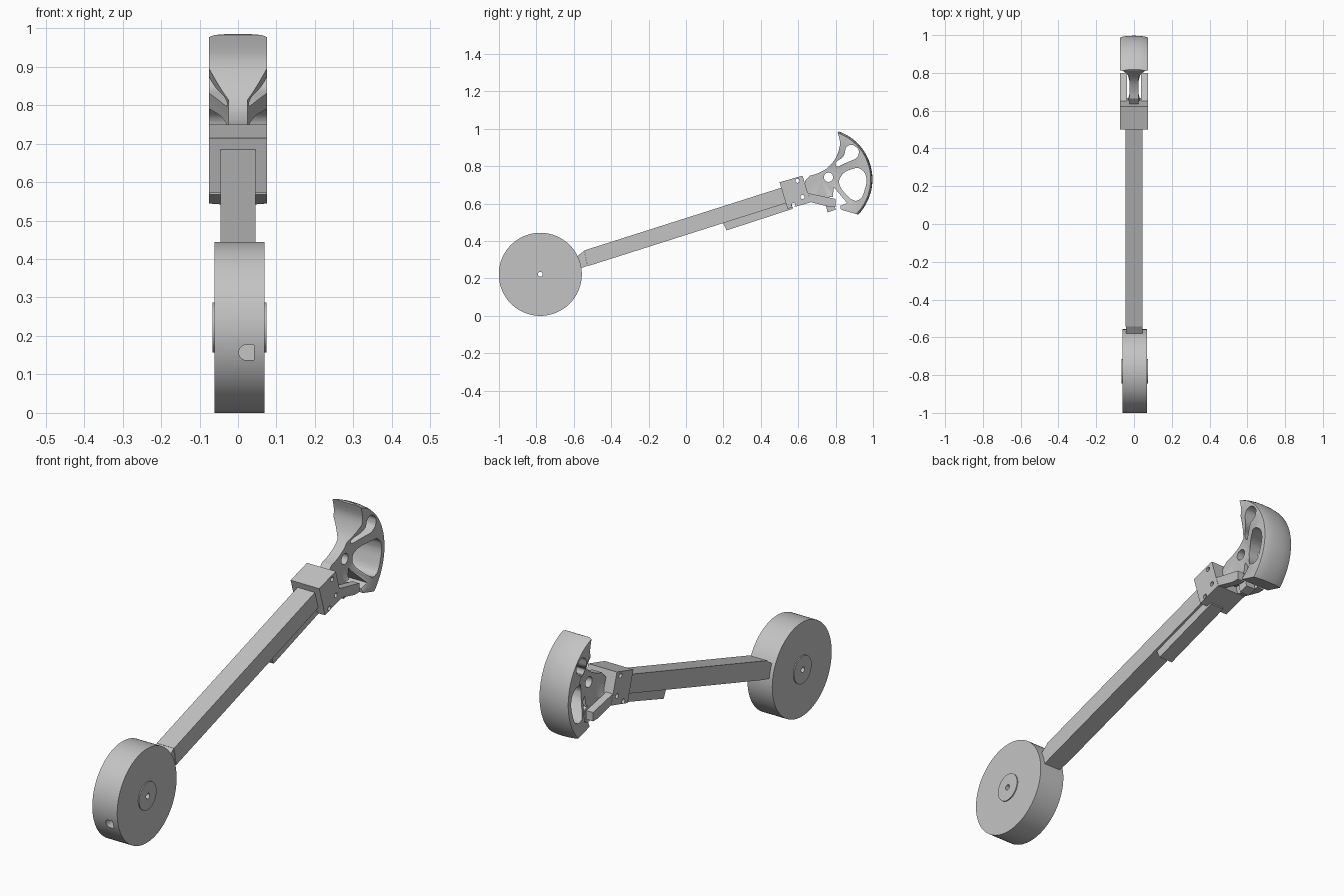
import bpy, bmesh, math
from mathutils import Vector

cube = bpy.data.objects.get("Cube")
if cube:
    bpy.data.objects.remove(cube)

grey = bpy.data.materials.new("plain grey")
grey.use_nodes = True
colour = (0.55, 0.55, 0.55, 1)
grey.diffuse_color = colour
grey.node_tree.nodes["Principled BSDF"].inputs["Base Color"].default_value = colour


def finish(name, bm):
    bmesh.ops.recalc_face_normals(bm, faces=bm.faces)
    mesh = bpy.data.meshes.new(name)
    bm.to_mesh(mesh)
    bm.free()
    mesh.materials.append(grey)
    ob = bpy.data.objects.new(name, mesh)
    bpy.context.scene.collection.objects.link(ob)
    return ob


def plate(name, outline, x0, x1):
    """Extrude a side outline of (y, z) points from x0 to x1."""
    bm = bmesh.new()
    face = bm.faces.new([bm.verts.new((x0, y, z)) for y, z in outline])
    new = bmesh.ops.extrude_face_region(bm, geom=[face])["geom"]
    bmesh.ops.translate(bm, vec=(x1 - x0, 0, 0),
                        verts=[v for v in new if isinstance(v, bmesh.types.BMVert)])
    return finish(name, bm)


def circle(y, z, r, n=32):
    return [(y + r * math.cos(i * math.tau / n), z + r * math.sin(i * math.tau / n))
            for i in range(n)]


def rounded(points, steps=3):
    """Corner-cutting for a closed outline."""
    for _ in range(steps):
        pairs = zip(points, points[1:] + points[:1])
        points = [tuple(p * (1 - t) + q * t for p, q in zip(a, b))
                  for a, b in pairs for t in (0.2, 0.8)]
    return points


def lathe(name, profile, centre, steps=96):
    """Turn (x, radius) points about an x-directed axis."""
    bm = bmesh.new()
    verts = [bm.verts.new((x, centre[0] + r, centre[1])) for x, r in profile]
    edges = [bm.edges.new(p) for p in zip(verts, verts[1:])]
    bmesh.ops.spin(bm, geom=verts + edges, cent=(0, *centre), axis=(1, 0, 0),
                   angle=math.tau, steps=steps)
    bmesh.ops.remove_doubles(bm, verts=bm.verts, dist=0.0001)
    return finish(name, bm)


def combine(ob, tool, operation="DIFFERENCE"):
    """Apply a boolean and discard the tool object."""
    mod = ob.modifiers.new("cut", "BOOLEAN")
    mod.operation, mod.solver, mod.object = operation, "EXACT", tool
    bpy.context.view_layer.update()
    graph = bpy.context.evaluated_depsgraph_get()
    mesh = bpy.data.meshes.new_from_object(ob.evaluated_get(graph))
    ob.modifiers.clear()
    ob.data = mesh
    bpy.data.objects.remove(tool)


parts = []

# Drum with raised hub discs, a through hole and a rim slot
axle = (-0.779, 0.222)
drum = lathe("drum", [(-0.066, 0), (-0.066, 0.065), (-0.061, 0.065), (-0.061, 0.222),
                      (0.069, 0.222), (0.069, 0.065), (0.074, 0.065), (0.074, 0)], axle)
combine(drum, plate("axle_cutter", circle(*axle, 0.013), -0.2, 0.2))
bm = bmesh.new()
slot = [(0.022 + 0.02 * math.cos(a), 0.157 + 0.02 * math.sin(a))
        for a in [math.pi * (0.5 + i / 12) for i in range(13)]]
slot += [(0.041, 0.137), (0.041, 0.177)]
face = bm.faces.new([bm.verts.new((x, -1.1, z)) for x, z in slot])
new = bmesh.ops.extrude_face_region(bm, geom=[face])["geom"]
bmesh.ops.translate(bm, vec=(0, 0.2, 0),
                    verts=[v for v in new if isinstance(v, bmesh.types.BMVert)])
combine(drum, finish("slot_cutter", bm))
parts.append(drum)

# Square arm, its joint to the drum and the tray below it
parts.append(plate("arm", [(-0.543, 0.35), (0.585, 0.709), (0.612, 0.627),
                           (-0.527, 0.265)], -0.045, 0.046))
parts.append(plate("arm_joint", [(-0.66, 0.27), (-0.58, 0.32), (-0.543, 0.349),
                                 (-0.528, 0.266), (-0.56, 0.256), (-0.66, 0.23)], -0.043, 0.044))
parts.append(plate("under_tray", [(0.195, 0.502), (0.217, 0.457), (0.57, 0.572),
                                  (0.56, 0.62)], -0.035, 0.035))

# Collar with pin holes, and a prong on each side
collar = plate("collar", [(0.5, 0.714), (0.623, 0.749), (0.667, 0.607), (0.543, 0.572)],
               -0.075, 0.075)
pins = [(0.596, 0.722), (0.623, 0.636), (0.575, 0.593)]
for y, z in pins:
    combine(collar, plate("pin_cutter", circle(y, z, 0.011, 16), -0.2, 0.2))
parts.append(collar)
for side, name in ((1, "left_prong"), (-1, "right_prong")):
    parts.append(plate(name, [(0.652, 0.656), (0.8, 0.625), (0.8, 0.583), (0.765, 0.583),
                              (0.667, 0.608)], side * 0.038, side * 0.074))

# Curved head: turned rim and thin web, trimmed to the side outline
pivot = (0.725, 0.73)
half = [(0.025, 0), (0.025, 0.1), (0.075, 0.19), (0.075, 0.262), (0.06, 0.267),
        (0.03, 0.271)]
head = lathe("curved_head", [(-x, r) for x, r in half] + [(0, 0.272)] + half[::-1], pivot, 128)
front = [Vector(p) for p in ((0.811, 0.982), (0.823, 0.93), (0.817, 0.885), (0.795, 0.835),
                             (0.755, 0.79), (0.705, 0.762), (0.665, 0.75))]
curve = []
for i in range(len(front) - 1):
    a, b, c, d = (front[max(0, min(j, len(front) - 1))] for j in range(i - 1, i + 3))
    for k in range(4):
        t = k / 4
        curve.append(tuple(0.5 * (2 * b + (c - a) * t + (2 * a - 5 * b + 4 * c - d) * t ** 2
                                  + (3 * b - a - 3 * c + d) * t ** 3)))
outline = curve + [(0.665, 0.75), (0.635, 0.72), (0.635, 0.66), (0.67, 0.638),
                   (0.785, 0.635), (0.79, 0.688), (0.862, 0.603), (0.825, 0.588),
                   (0.828, 0.568), (0.97, 0.527), (1.1, 0.6), (1.1, 0.95), (0.9, 1.02)]
combine(head, plate("head_outline", outline, -0.2, 0.2), "INTERSECT")
upper = [(0.855, 0.905), (0.89, 0.918), (0.927, 0.888), (0.92, 0.845), (0.853, 0.817),
         (0.805, 0.793), (0.795, 0.82), (0.845, 0.85)]
lower = [(0.815, 0.725), (0.845, 0.77), (0.92, 0.796), (0.959, 0.765), (0.968, 0.714),
         (0.942, 0.63), (0.91, 0.612), (0.878, 0.625), (0.826, 0.682)]
for hole in (rounded(upper), rounded(lower), circle(0.762, 0.741, 0.025)):
    combine(head, plate("window_cutter", hole, -0.2, 0.2))
parts.append(head)

# Tongue hanging between the prongs
parts.append(plate("tongue", [(0.66, 0.65), (0.745, 0.645), (0.79, 0.62), (0.8, 0.567),
                              (0.757, 0.553), (0.745, 0.6)], -0.024, 0.024))

bpy.ops.object.select_all(action="DESELECT")
for ob in parts:
    ob.select_set(True)
bpy.context.view_layer.objects.active = parts[0]
bpy.ops.object.shade_smooth_by_angle(angle=math.radians(30))
